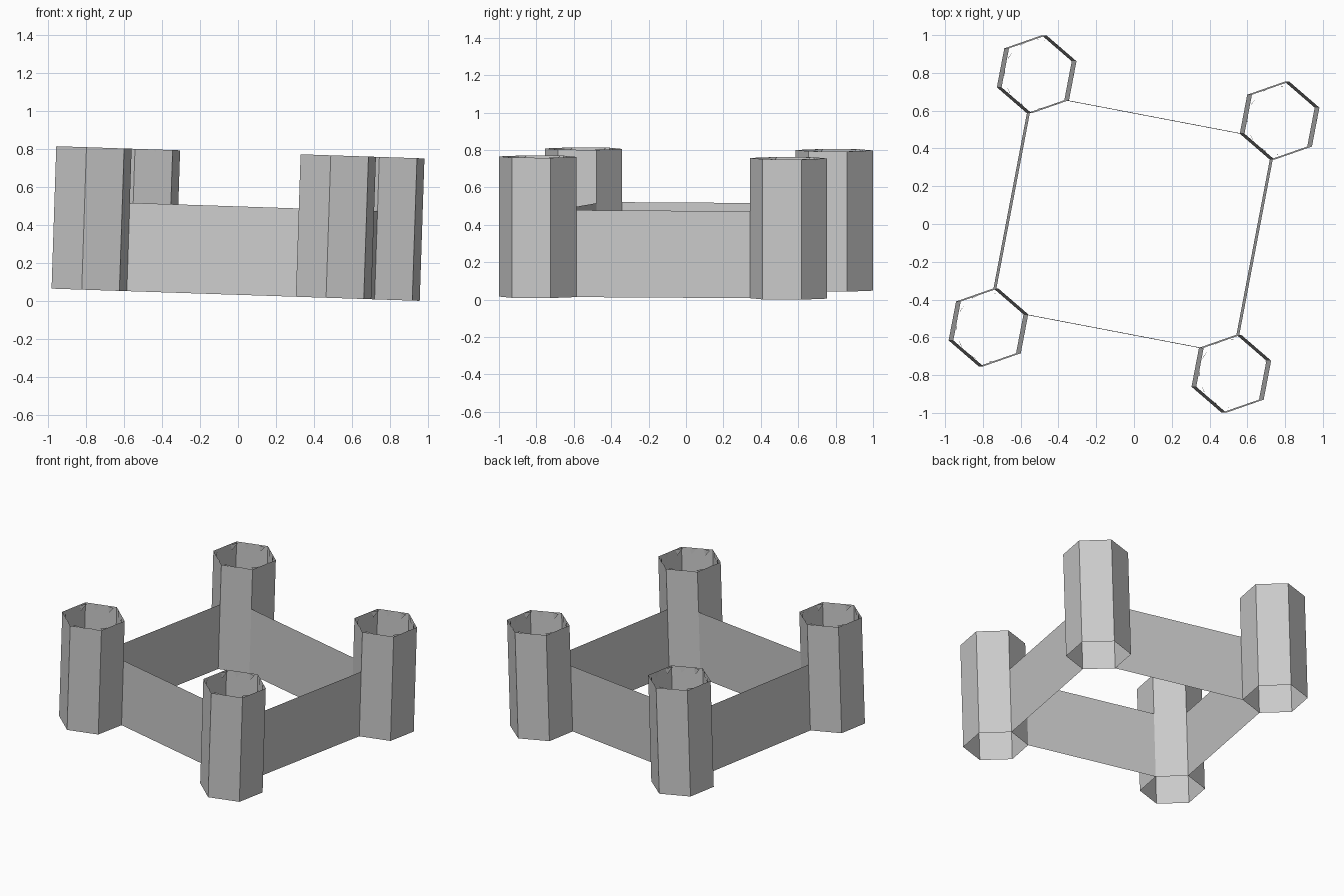
import bpy
import math
from mathutils import Matrix, Vector

if "Cube" in bpy.data.objects:
    bpy.data.objects.remove(bpy.data.objects["Cube"])

HX, HY = 0.655, 0.682        # half spacing of tower centres
R = 0.21                     # tower radius
TOWER_H, WALL_H = 0.75, 0.465

stone = bpy.data.materials.new("grey_stone")
stone.diffuse_color = (0.6, 0.6, 0.6, 1)
stone.use_nodes = True
stone.node_tree.nodes["Principled BSDF"].inputs["Base Color"].default_value = stone.diffuse_color

# The whole fort is turned in plan and leans slightly towards +x
lean = (Matrix.Translation((0, 0, 0.407))
        @ Matrix.Rotation(math.radians(1.9), 4, 'Y')
        @ Matrix.Rotation(math.radians(-10.8), 4, 'Z')
        @ Matrix.Translation((0, 0, -TOWER_H / 2)))


def add(name, verts, faces):
    mesh = bpy.data.meshes.new(name)
    mesh.from_pydata([lean @ Vector(v) for v in verts], [], faces)
    mesh.materials.append(stone)
    obj = bpy.data.objects.new(name, mesh)
    bpy.context.collection.objects.link(obj)
    return obj


def ring_point(centre, angle, radius, z):
    a = math.radians(angle)
    return (centre[0] + radius * math.cos(a), centre[1] + radius * math.sin(a), z)


def tower(name, c):
    # Open six-sided tube
    verts = [ring_point(c, 30 + 60 * i, R, z) for z in (0, TOWER_H) for i in range(6)]
    add(name, verts, [(i, (i + 1) % 6, (i + 1) % 6 + 6, i + 6) for i in range(6)])


def rim_teeth(name, c):
    # Small pointed teeth hanging around the inside of the rim
    verts, faces = [], []
    for i in range(12):
        a = 30 * i
        verts += [ring_point(c, a, 0.183, TOWER_H),
                  ring_point(c, a + 12, 0.183, TOWER_H - 0.045),
                  ring_point(c, a + 15, 0.183, TOWER_H)]
        faces.append((3 * i, 3 * i + 1, 3 * i + 2))
    add(name, verts, faces)


def wall(name, c1, a1, c2, a2):
    # Thin curtain wall between one corner of each tower
    verts = [ring_point(c1, a1, R, 0), ring_point(c2, a2, R, 0),
             ring_point(c2, a2, R, WALL_H), ring_point(c1, a1, R, WALL_H)]
    add(name, verts, [(0, 1, 2, 3)])


centres = {"front_left": (-HX, -HY), "front_right": (HX, -HY),
           "back_right": (HX, HY), "back_left": (-HX, HY)}
for key, c in centres.items():
    tower(key + "_tower", c)
    rim_teeth(key + "_rim_teeth", c)

fl, fr, br, bl = centres.values()
wall("front_wall", fl, 30, fr, 150)
wall("right_wall", fr, 90, br, 270)
wall("back_wall", br, 210, bl, 330)
wall("left_wall", bl, 270, fl, 90)
